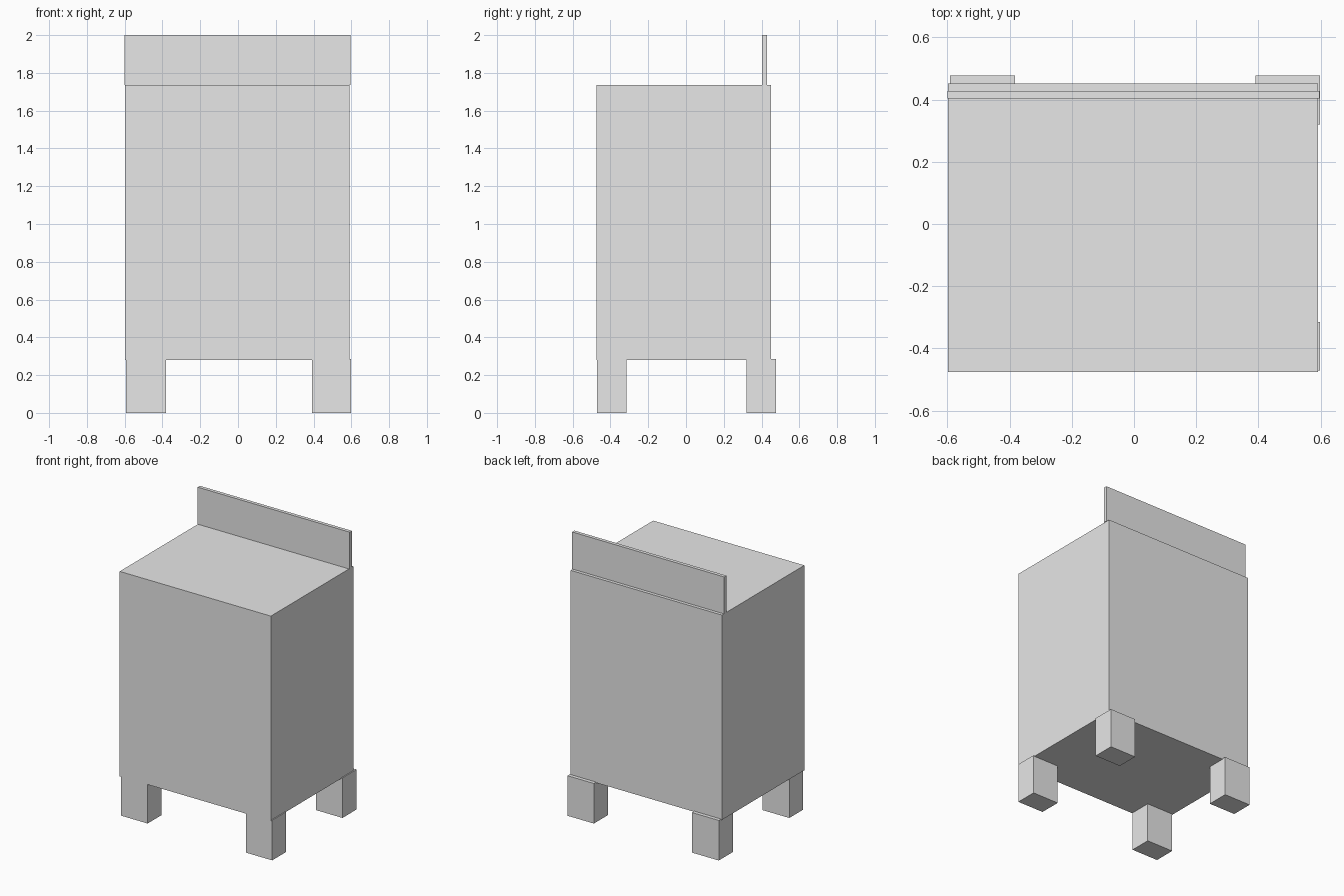
import bpy

# Remove the default object
cube = bpy.data.objects.get("Cube")
if cube:
    bpy.data.objects.remove(cube, do_unlink=True)

# Single plain grey
grey = bpy.data.materials.new("plain_grey")
grey.use_nodes = True
colour = (0.8, 0.8, 0.8, 1.0)
grey.diffuse_color = colour
grey.node_tree.nodes["Principled BSDF"].inputs["Base Color"].default_value = colour


def box(name, x, y, z):
    """Add a box spanning the given (low, high) ranges."""
    spans = (x, y, z)
    bpy.ops.mesh.primitive_cube_add(size=1, location=[(a + b) / 2 for a, b in spans])
    obj = bpy.context.object
    obj.name = name
    obj.scale = [b - a for a, b in spans]
    bpy.ops.object.transform_apply(location=False, rotation=False, scale=True)
    obj.data.materials.append(grey)
    return obj


LEG_TOP = 0.285
BODY_BOTTOM = 0.28
BODY_TOP = 1.737

# Main cabinet body
box("body", (-0.598, 0.591), (-0.475, 0.451), (BODY_BOTTOM, BODY_TOP))

# Thin upright panel along the back of the top
box("back_panel", (-0.60, 0.596), (0.403, 0.428), (BODY_TOP, 2.0))

# Four square legs, slightly offset from the body
sides = {"right": (-0.592, -0.382), "left": (0.391, 0.598)}
depths = {"front": (-0.47, -0.315), "back": (0.32, 0.477)}
for depth_name, y in depths.items():
    for side_name, x in sides.items():
        box(f"{depth_name}_{side_name}_leg", x, y, (0.0, LEG_TOP))
